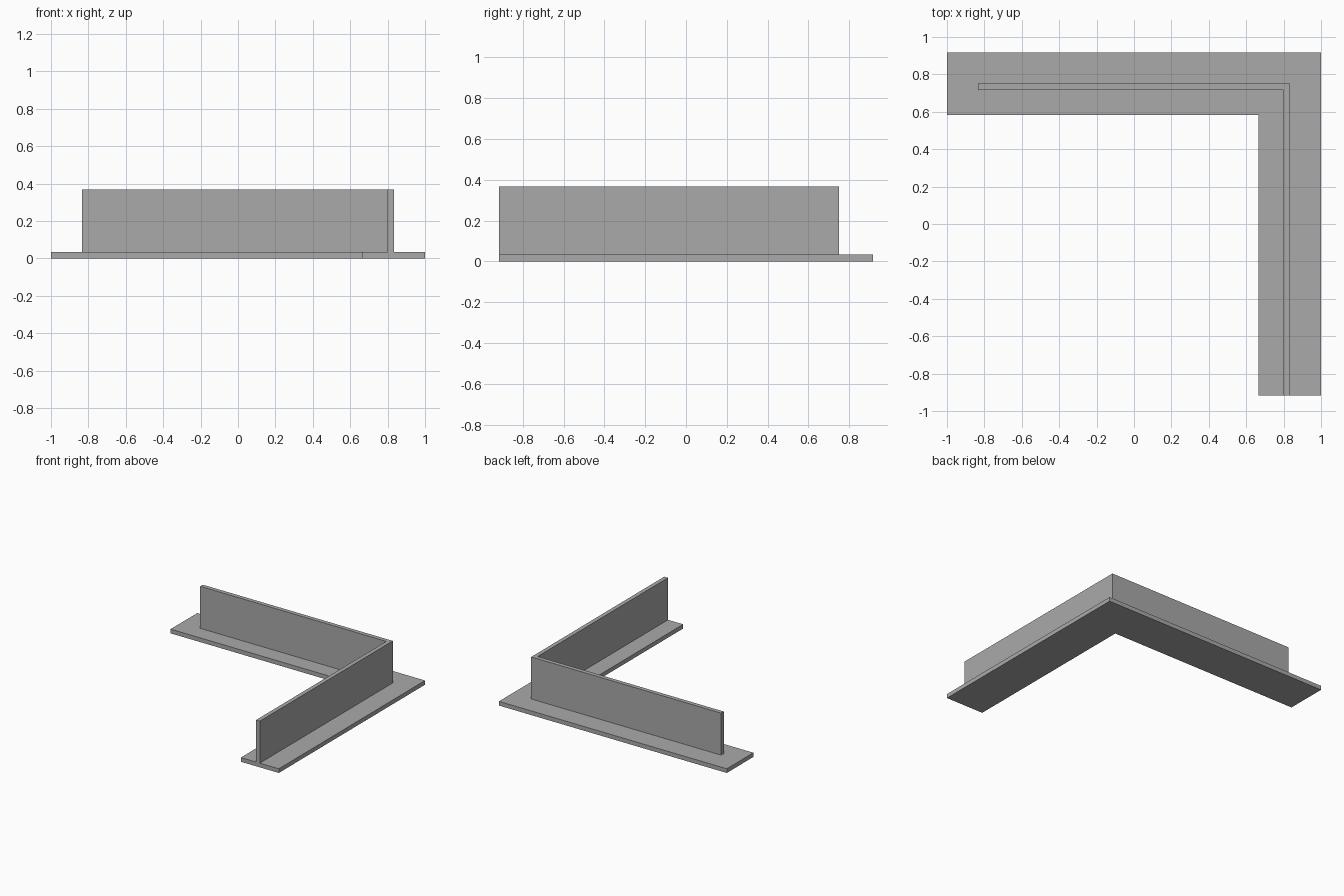
import bpy
import bmesh

cube = bpy.data.objects.get("Cube")
if cube:
    bpy.data.objects.remove(cube, do_unlink=True)

grey = bpy.data.materials.new("plain grey")
grey.use_nodes = True
colour = (0.4, 0.4, 0.4, 1)
grey.diffuse_color = colour
grey.node_tree.nodes["Principled BSDF"].inputs["Base Color"].default_value = colour

U = 1 / 30          # plate thickness
BACK = 27.5 * U     # half depth of the base


def l_shape(name, left, right, back, width, bottom, height):
    """Extrude an L outline: one arm along the back, one along the +x side."""
    outline = [(left, back - width), (right - width, back - width),
               (right - width, -BACK), (right, -BACK),
               (right, back), (left, back)]
    bm = bmesh.new()
    face = bm.faces.new([bm.verts.new((x, y, bottom)) for x, y in outline])
    top = bmesh.ops.extrude_face_region(bm, geom=[face])["geom"]
    verts = [v for v in top if isinstance(v, bmesh.types.BMVert)]
    bmesh.ops.translate(bm, verts=verts, vec=(0, 0, height))
    bmesh.ops.recalc_face_normals(bm, faces=bm.faces)
    mesh = bpy.data.meshes.new(name)
    bm.to_mesh(mesh)
    bm.free()
    mesh.materials.append(grey)
    obj = bpy.data.objects.new(name, mesh)
    bpy.context.collection.objects.link(obj)


# Flat corner base and the thin upright wall along its middle
l_shape("base_plate", -1, 1, BACK, 10 * U, 0, U)
l_shape("upright_wall", -25 * U, 25 * U, BACK - 5 * U, U, U, 10 * U)
